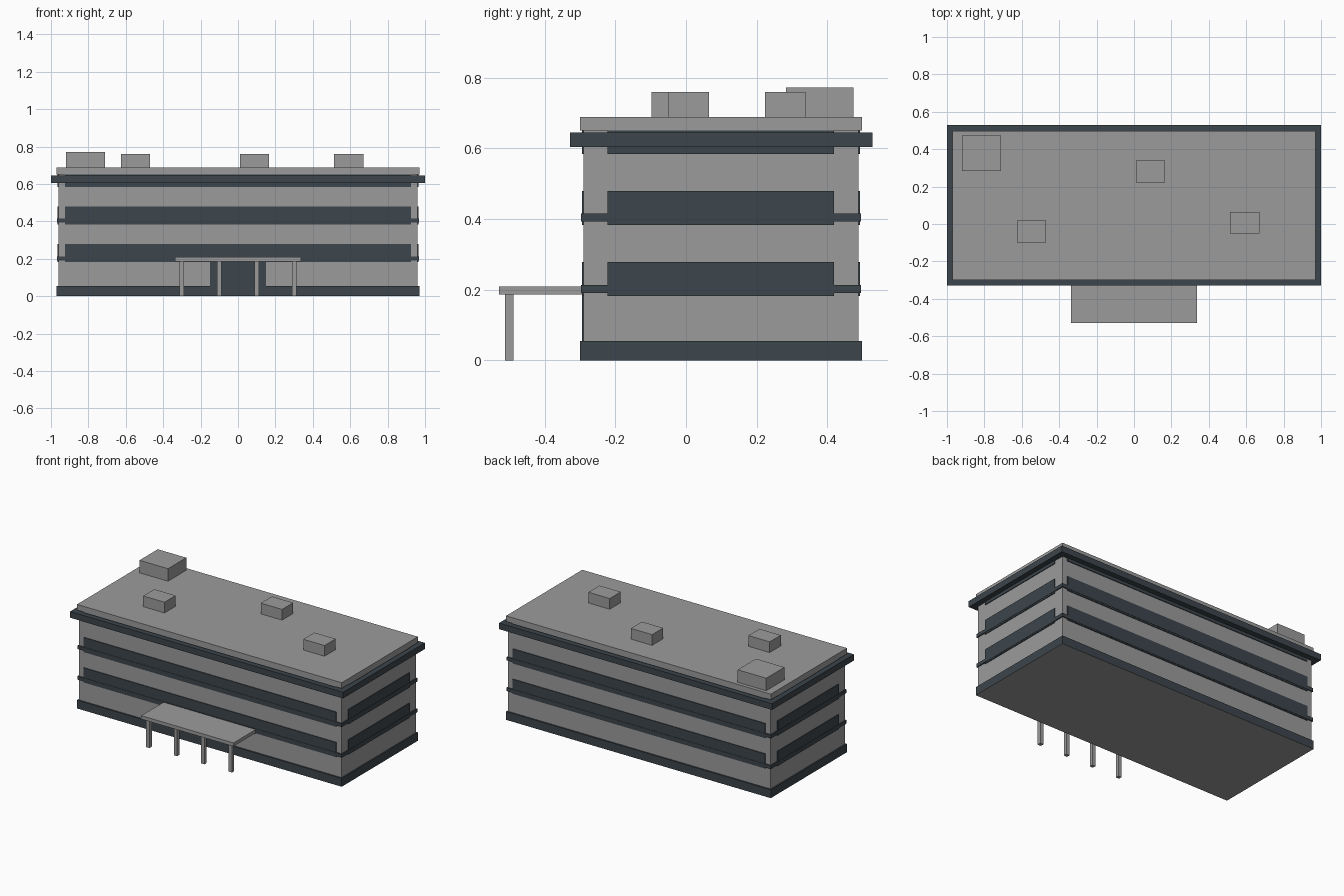
import bpy

if "Cube" in bpy.data.objects:
    bpy.data.objects.remove(bpy.data.objects["Cube"])


def material(name, rgb):
    m = bpy.data.materials.new(name)
    m.diffuse_color = (*rgb, 1.0)
    m.use_nodes = True
    m.node_tree.nodes["Principled BSDF"].inputs["Base Color"].default_value = m.diffuse_color
    return m


GREY = material("concrete grey", (0.33, 0.33, 0.33))
DARK = material("dark slate", (0.046, 0.060, 0.072))


def box(name, x0, x1, y0, y1, z0, z1, mat):
    verts = [(x, y, z) for z in (z0, z1) for x, y in ((x0, y0), (x1, y0), (x1, y1), (x0, y1))]
    faces = [(3, 2, 1, 0), (4, 5, 6, 7)]
    faces += [(i, (i + 1) % 4, (i + 1) % 4 + 4, i + 4) for i in range(4)]
    me = bpy.data.meshes.new(name)
    me.from_pydata(verts, [], faces)
    me.update()
    me.materials.append(mat)
    ob = bpy.data.objects.new(name, me)
    bpy.context.collection.objects.link(ob)
    return ob


# Main block: half width, front and back wall positions
W, F, B = 0.961, -0.29, 0.488
box("walls", -W, W, F, B, 0.01, 0.66, GREY)

# Plinth with a grey underside
plinth = box("plinth", -0.97, 0.97, -0.30, 0.498, 0.0, 0.055, DARK)
plinth.data.materials.append(GREY)
for p in plinth.data.polygons:
    if p.normal.z < -0.5:
        p.material_index = 1

# Eave and roof slab
box("eave", -1.0, 1.0, -0.329, 0.528, 0.604, 0.645, DARK)
box("roof_slab", -0.97, 0.97, -0.30, 0.498, 0.651, 0.689, GREY)

# Window strips on all four sides of each storey
T = 0.005
for i, z in enumerate((0.182, 0.383, 0.584), 1):
    top = z + 0.097
    box(f"front_window_{i}", -0.925, 0.925, F - T, F + 0.002, z, top, DARK)
    box(f"back_window_{i}", -0.925, 0.925, B - 0.002, B + T, z, top, DARK)
    box(f"left_window_{i}", -W - T, -W + 0.002, -0.222, 0.419, z, top, DARK)
    box(f"right_window_{i}", W - 0.002, W + T, -0.222, 0.419, z, top, DARK)

# Floor bands wrapping the block
for i, z in enumerate((0.190, 0.393), 1):
    box(f"floor_band_{i}", -W - 0.007, W + 0.007, F - 0.007, B + 0.007, z, z + 0.023, DARK)

# Entrance door and canopy on posts
box("entrance_door", -0.15, 0.15, F - 0.004, F + 0.002, 0.02, 0.195, DARK)
box("canopy", -0.338, 0.338, -0.53, F, 0.186, 0.209, GREY)
for i, x in enumerate((-0.302, -0.1, 0.1, 0.302), 1):
    box(f"canopy_post_{i}", x - 0.012, x + 0.012, -0.512, -0.488, 0.0, 0.187, GREY)

# Rooftop units
box("stair_housing", -0.92, -0.711, 0.283, 0.474, 0.68, 0.772, GREY)
for i, (x, y) in enumerate(((-0.548, -0.040), (0.089, 0.281), (0.592, 0.007)), 1):
    box(f"roof_vent_{i}", x - 0.078, x + 0.078, y - 0.058, y + 0.058, 0.68, 0.76, GREY)
